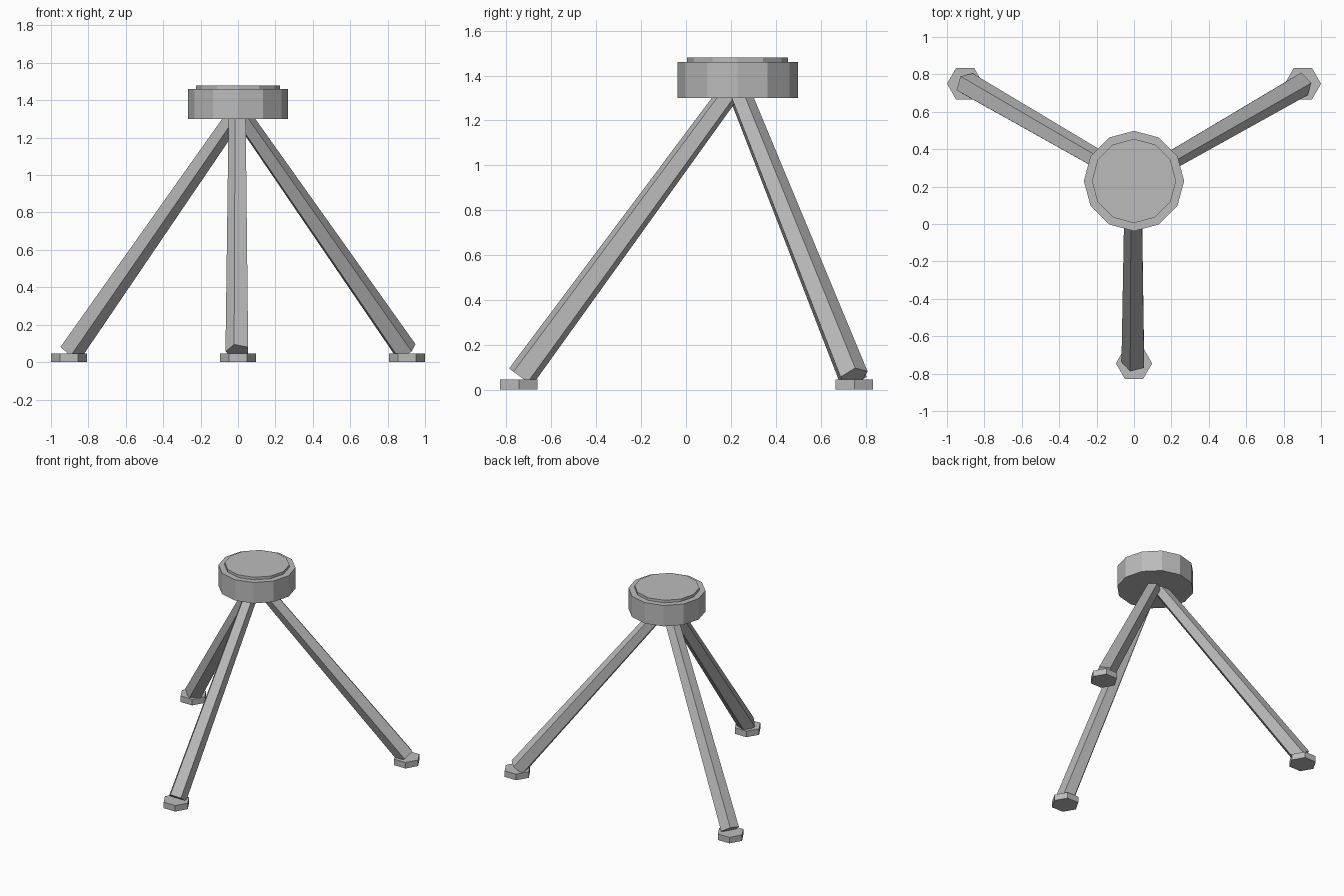
import bpy
import math
from mathutils import Vector

if "Cube" in bpy.data.objects:
    bpy.data.objects.remove(bpy.data.objects["Cube"])

grey = bpy.data.materials.new("grey")
grey.diffuse_color = (0.5, 0.5, 0.5, 1)
grey.use_nodes = True
grey.node_tree.nodes["Principled BSDF"].inputs["Base Color"].default_value = grey.diffuse_color


def prism(name, start, end, r0, r1, sides):
    """Flat-sided, optionally tapered bar from start to end."""
    start, end = Vector(start), Vector(end)
    axis = (end - start).normalized()
    x = Vector((0, 0, 1)).cross(axis)
    x = x.normalized() if x.length > 1e-4 else Vector((1, 0, 0))
    y = axis.cross(x)
    verts = []
    for centre, r in ((start, r0), (end, r1)):
        for i in range(sides):
            t = math.tau * i / sides
            verts.append(centre + r * (math.cos(t) * x + math.sin(t) * y))
    faces = [(i, (i + 1) % sides, sides + (i + 1) % sides, sides + i)
             for i in range(sides)]
    faces += [tuple(reversed(range(sides))), tuple(range(sides, 2 * sides))]
    mesh = bpy.data.meshes.new(name)
    mesh.from_pydata(verts, [], faces)
    mesh.materials.append(grey)
    obj = bpy.data.objects.new(name, mesh)
    bpy.context.collection.objects.link(obj)
    return obj


# Head and the thin plate on top of it
prism("head", (0, 0.23, 1.30), (0, 0.23, 1.46), 0.268, 0.268, 12)
prism("top_plate", (0, 0.23, 1.46), (0, 0.23, 1.48), 0.225, 0.225, 12)

# Tapered five-sided legs, each on a six-sided foot
legs = {
    "front": ((0, -0.745), (0, -0.737), (0, 0.208)),
    "back_right": ((0.903, 0.75), (0.895, 0.747), (0, 0.23)),
    "back_left": ((-0.903, 0.75), (-0.895, 0.747), (0, 0.23)),
}
for side, (foot, low, high) in legs.items():
    prism(side + "_foot", (*foot, 0), (*foot, 0.046), 0.097, 0.097, 6)
    prism(side + "_leg", (*low, 0.057), (*high, 1.345), 0.067, 0.05, 5)
